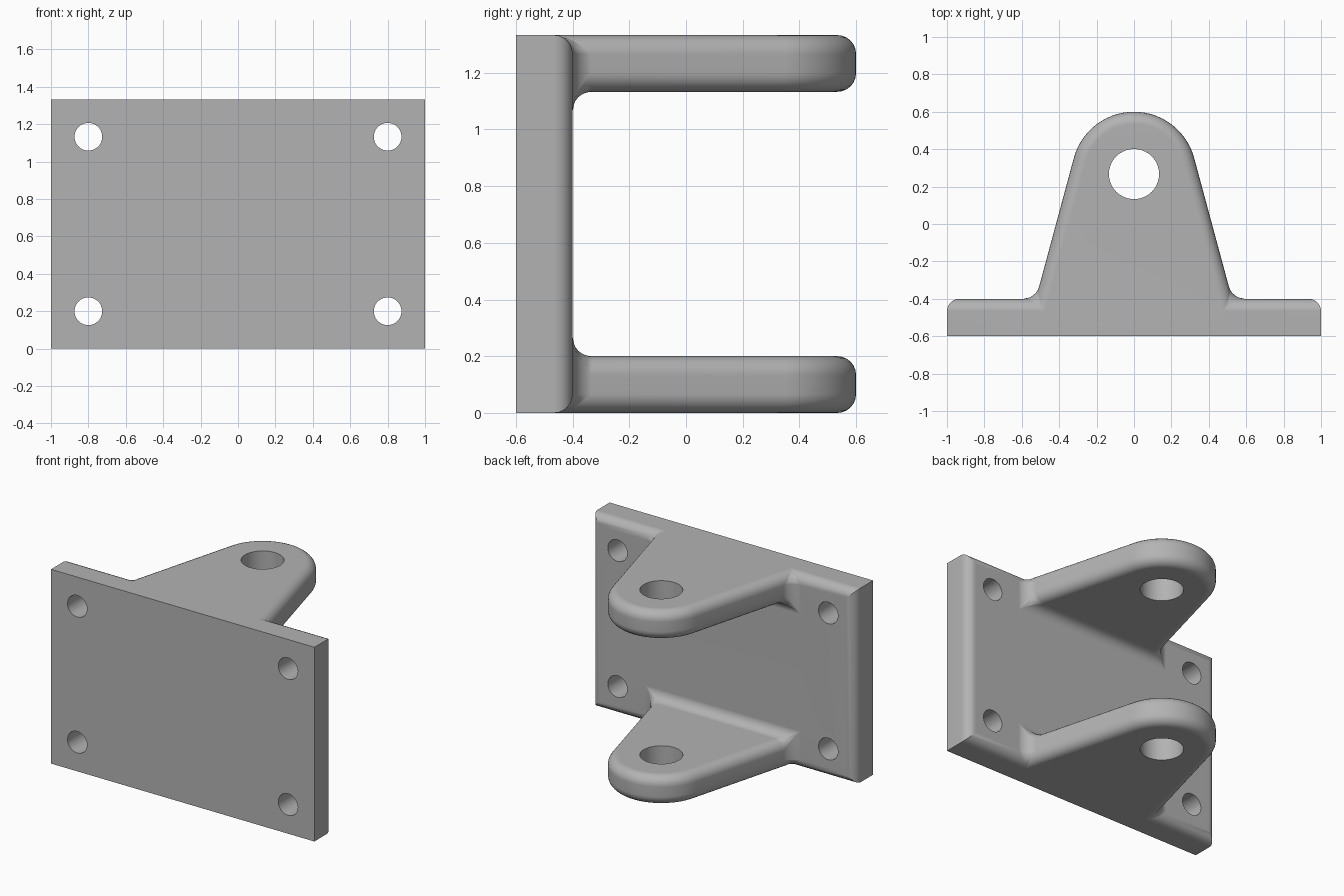
import bpy, bmesh, math
from mathutils import Matrix

if "Cube" in bpy.data.objects:
    bpy.data.objects.remove(bpy.data.objects["Cube"])

H, T, R = 1.333, 0.2, 0.066          # height, thickness, edge radius
FRONT, BACK = -0.6, -0.4             # plate faces
HY, LUG_R, ROOT = 0.267, 0.333, 0.525  # lug pin centre, nose radius, root half width

grey = bpy.data.materials.new("grey")
grey.diffuse_color = (0.45, 0.45, 0.45, 1)
grey.use_nodes = True
grey.node_tree.nodes["Principled BSDF"].inputs["Base Color"].default_value = grey.diffuse_color

# Lug outline, from the right root round the nose to the left root
tilt = math.asin(LUG_R / math.hypot(ROOT, HY - BACK)) - math.atan2(ROOT, HY - BACK)
a0, N = abs(tilt), 28
lug = [(ROOT, BACK)]
for i in range(N + 1):
    a = a0 + (math.pi - 2 * a0) * i / N
    lug.append((LUG_R * math.cos(a), HY + LUG_R * math.sin(a)))
lug.append((-ROOT, BACK))

# Plate and two lugs as one clean shell
bm = bmesh.new()
cache = {}

def v(x, y, z):
    key = (round(x, 5), round(y, 5), round(z, 5))
    if key not in cache:
        cache[key] = bm.verts.new(key)
    return cache[key]

def face(points):
    return bm.faces.new([v(*p) for p in points])

outline = [(-1, BACK), (-1, FRONT), (1, FRONT), (1, BACK)] + lug
for z in (0, H):
    face([(x, y, z) for x, y in outline])
face([(-1, FRONT, 0), (1, FRONT, 0), (1, FRONT, H), (-1, FRONT, H)])
for x in (-1, 1):
    face([(x, FRONT, 0), (x, BACK, 0), (x, BACK, H), (x, FRONT, H)])
for lo, hi, inner in ((0, T, T), (H - T, H, H - T)):
    face([(x, y, inner) for x, y in lug])
    for (x0, y0), (x1, y1) in zip(lug, lug[1:]):
        face([(x0, y0, lo), (x1, y1, lo), (x1, y1, hi), (x0, y0, hi)])
half = [(1, 0), (1, H), (ROOT, H), (ROOT, H - T)]
left = [(-ROOT, H - T), (-ROOT, H), (-1, H), (-1, 0), (-ROOT, 0), (-ROOT, T)]
face([(x, BACK, z) for x, z in half + left + [(ROOT, T), (ROOT, 0)]])
bmesh.ops.recalc_face_normals(bm, faces=bm.faces)

# Round every edge behind the front face, inside and outside corners alike
edges = [e for e in bm.edges
         if all(p.co.y > FRONT + 0.01 for p in e.verts)
         and e.calc_face_angle(0) > math.radians(20)]
bmesh.ops.bevel(bm, geom=edges, offset=R, offset_type='OFFSET', segments=6,
                profile=0.5, affect='EDGES', clamp_overlap=False)
bmesh.ops.recalc_face_normals(bm, faces=bm.faces)
mesh = bpy.data.meshes.new("bracket")
bm.to_mesh(mesh)
bm.free()
bracket = bpy.data.objects.new("bracket", mesh)
bpy.context.collection.objects.link(bracket)
mesh.materials.append(grey)

# Hole cutters: four bolt holes through the plate, one pin hole through both lugs
def cutter(name, radius, depth, matrix):
    b = bmesh.new()
    bmesh.ops.create_cone(b, cap_ends=True, segments=40, radius1=radius,
                          radius2=radius, depth=depth, matrix=matrix)
    m = bpy.data.meshes.new(name)
    b.to_mesh(m)
    b.free()
    m.materials.append(grey)
    ob = bpy.data.objects.new(name, m)
    bpy.context.collection.objects.link(ob)
    mod = bracket.modifiers.new(name, 'BOOLEAN')
    mod.operation, mod.solver, mod.object = 'DIFFERENCE', 'EXACT', ob
    return ob

cutters = [cutter("pin_hole_cutter", 0.134, 2, Matrix.Translation((0, HY, H / 2)))]
for x in (-0.8, 0.8):
    for z in (0.2, H - 0.2):
        m = Matrix.Translation((x, -0.5, z)) @ Matrix.Rotation(math.pi / 2, 4, 'X')
        cutters.append(cutter("bolt_hole_cutter", 0.074, 0.6, m))

# Apply the cuts, then shade smooth with crisp hole and plate edges
bpy.context.view_layer.objects.active = bracket
bracket.select_set(True)
for mod in list(bracket.modifiers):
    bpy.ops.object.modifier_apply(modifier=mod.name)
for c in cutters:
    bpy.data.objects.remove(c)
bpy.ops.object.shade_smooth_by_angle(angle=math.radians(30))
wn = bracket.modifiers.new("even_shading", 'WEIGHTED_NORMAL')
wn.keep_sharp = True
